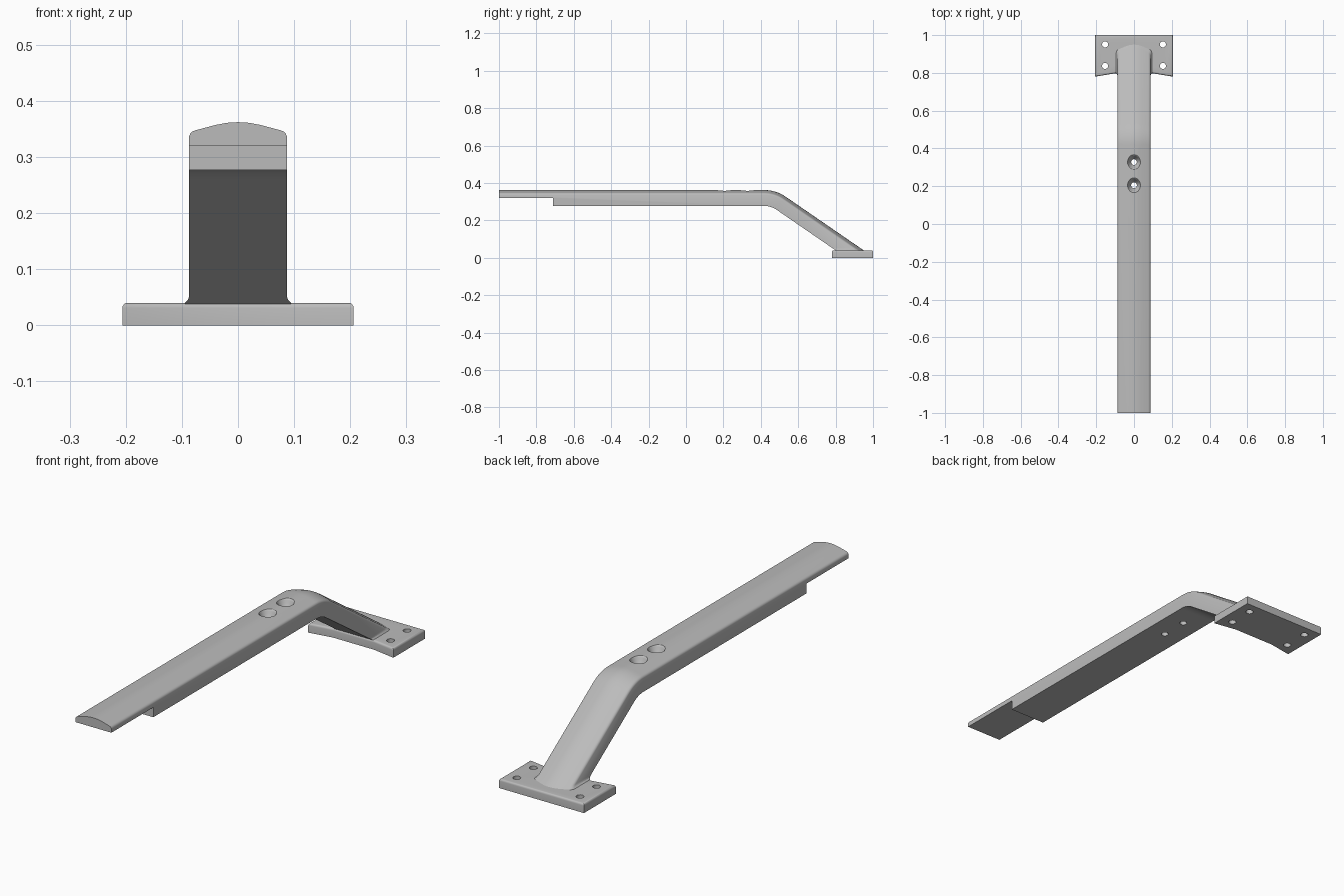
import bpy, bmesh
from math import sin, cos, radians, pi
from mathutils import Matrix

cube = bpy.data.objects.get("Cube")
if cube:
    bpy.data.objects.remove(cube, do_unlink=True)

grey = bpy.data.materials.new("satin_grey")
grey.use_nodes = True
grey.diffuse_color = (0.5, 0.5, 0.5, 1)
grey.node_tree.nodes["Principled BSDF"].inputs["Base Color"].default_value = (0.5, 0.5, 0.5, 1)


def finish(name, bm):
    bmesh.ops.recalc_face_normals(bm, faces=bm.faces)
    mesh = bpy.data.meshes.new(name)
    bm.to_mesh(mesh)
    bm.free()
    mesh.materials.append(grey)
    obj = bpy.data.objects.new(name, mesh)
    bpy.context.collection.objects.link(obj)
    return obj


def loft(name, rings):
    """Skin closed rings of points and cap both ends."""
    bm = bmesh.new()
    loops = [[bm.verts.new(p) for p in ring] for ring in rings]
    n = len(loops[0])
    for a, b in zip(loops, loops[1:]):
        for i in range(n):
            j = (i + 1) % n
            bm.faces.new((a[i], a[j], b[j], b[i]))
    bm.faces.new(loops[0])
    bm.faces.new(loops[-1])
    return finish(name, bm)


def lathe(name, x, y, profile, sides=32):
    return loft(name, [[(x + r * cos(2 * pi * i / sides), y + r * sin(2 * pi * i / sides), z)
                        for i in range(sides)] for r, z in profile])


def activate(obj):
    bpy.ops.object.select_all(action='DESELECT')
    obj.select_set(True)
    bpy.context.view_layer.objects.active = obj


def cut(obj, cutters):
    """Subtract each cutter, then discard it."""
    activate(obj)
    for c in cutters:
        mod = obj.modifiers.new("cut", 'BOOLEAN')
        mod.operation, mod.solver, mod.object = 'DIFFERENCE', 'EXACT', c
        bpy.ops.object.modifier_apply(modifier=mod.name)
        bpy.data.objects.remove(c, do_unlink=True)


# Bar cross-section: half width and depth below the crown, mirrored
half = [(0.02, 0.0012), (0.04, 0.005), (0.075, 0.0143), (0.081, 0.0165),
        (0.085, 0.020), (0.087, 0.025), (0.087, 0.085)]
section = [(0, 0)] + half + [(-x, d) for x, d in reversed(half)]

# Bar path: straight run, concentric bend, slope down into the base
SLOPE = radians(34.5)
RADIUS, BEND_Y, BEND_Z = 0.2, 0.419, 0.162


def bend_ring(a):
    return [(x, BEND_Y + (RADIUS - d) * sin(a), BEND_Z + (RADIUS - d) * cos(a))
            for x, d in section]


def foot_ring(z_end, flare):
    ring = []
    for x, y, z in bend_ring(SLOPE):
        t = (z - z_end) / sin(SLOPE)
        ring.append((x * flare, y + t * cos(SLOPE), z_end))
    return ring


rings = [[(x, -1, BEND_Z + RADIUS - d) for x, d in section]]
rings += [bend_ring(SLOPE * i / 10) for i in range(11)]
rings += [foot_ring(0.052, 1), foot_ring(0.045, 1.025), foot_ring(0.04, 1.09), foot_ring(0.03, 1.09)]
bar = loft("support_bar", rings)

# Stepped underside at the front end and two countersunk screw holes
bm = bmesh.new()
bmesh.ops.create_cube(bm, size=1, matrix=Matrix.Translation((0, -0.96, 0.22)) @ Matrix.Diagonal((0.4, 0.5, 0.2, 1)))
cutters = [finish("step_cutter", bm)]
sink = [(0.015, 0.2), (0.015, 0.328), (0.029, 0.346), (0.032, 0.355), (0.035, 0.359), (0.041, 0.363), (0.041, 0.4)]
cutters += [lathe("screw_cutter", 0, y, sink) for y in (0.205, 0.328)]
cut(bar, cutters)

# Base plate with a notched front edge and softened top rim
right = [(0.206, 1.0), (0.206, 0.78), (0.1, 0.798)]
outline = right + [(-x, y) for x, y in reversed(right)]
bm = bmesh.new()
bottom = bm.faces.new([bm.verts.new((x, y, 0)) for x, y in outline])
ext = bmesh.ops.extrude_face_region(bm, geom=[bottom], use_keep_orig=True)
top = [v for v in ext["geom"] if isinstance(v, bmesh.types.BMVert)]
bmesh.ops.translate(bm, verts=top, vec=(0, 0, 0.04))
bmesh.ops.recalc_face_normals(bm, faces=bm.faces)
rim = [e for e in bm.edges if all(v.co.z > 0.03 for v in e.verts)]
bmesh.ops.bevel(bm, geom=rim, offset=0.009, segments=4, profile=0.5, affect='EDGES')
plate = finish("base_plate", bm)
cut(plate, [lathe("bolt_cutter", sx * 0.153, y, [(0.016, -0.05), (0.016, 0.1)])
            for sx in (-1, 1) for y in (0.837, 0.951)])

for obj in (bar, plate):
    activate(obj)
    bpy.ops.object.shade_smooth_by_angle(angle=radians(30))
